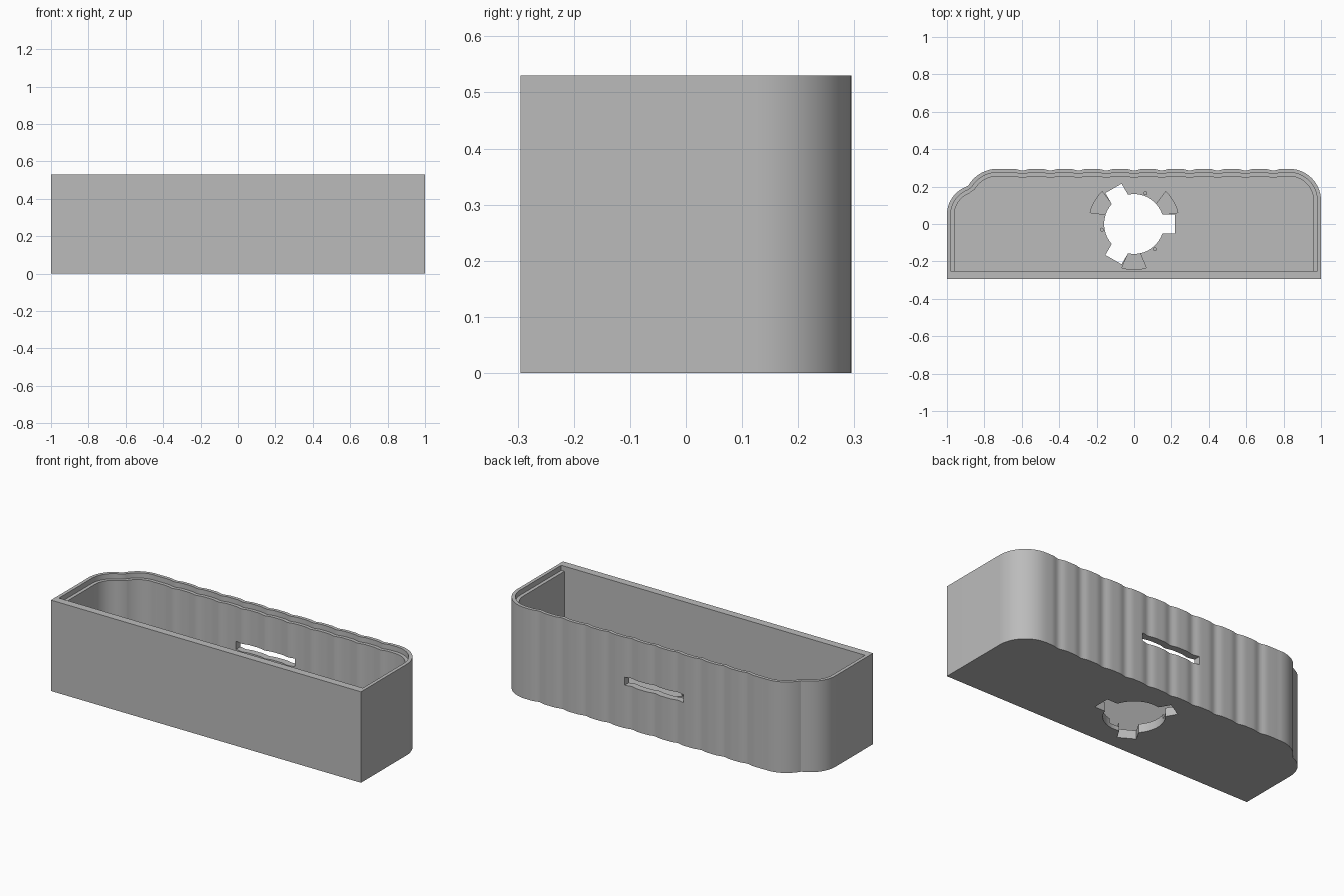
import bpy, bmesh, math
from mathutils import Matrix

cube = bpy.data.objects.get("Cube")
if cube:
    bpy.data.objects.remove(cube, do_unlink=True)

HEIGHT, FLOOR, LEDGE = 0.53, 0.05, 0.03
HALF_DEPTH = 0.295

grey = bpy.data.materials.new("plain grey")
grey.use_nodes = True
grey.diffuse_color = (0.5, 0.5, 0.5, 1)
grey.node_tree.nodes["Principled BSDF"].inputs["Base Color"].default_value = grey.diffuse_color


def arc(cx, cy, r, start, end, steps=14):
    return [(cx + r * math.cos(math.radians(start + (end - start) * i / steps)),
             cy + r * math.sin(math.radians(start + (end - start) * i / steps)))
            for i in range(steps + 1)]


def outline(inset, front):
    """Box plan: straight front and sides, rounded corners, rippled back."""
    pts = [(1 - inset, front)]
    pts += arc(0.83, 0.125, 0.17 - inset, 0, 90)
    # shallow valleys at a regular pitch along the back
    steps = 120
    for i in range(1, steps):
        x = 0.83 - 1.56 * i / steps
        fade = min(1, (0.83 - x) / 0.05, (x + 0.73) / 0.05)
        dip = 0.009 * fade * math.cos(math.pi * x / 0.149) ** 6
        pts.append((x, HALF_DEPTH - inset - dip))
    # the right-hand back corner is made of two lobes
    pts += arc(-0.73, 0.115, 0.18 - inset, 90, 150)
    pts += arc(-0.84, 0.05, 0.16 - inset, 112, 180)
    pts.append((-1 + inset, front))
    return pts


def prism(name, pts, z0, z1, angle=0):
    bm = bmesh.new()
    base = bm.faces.new([bm.verts.new((x, y, z0)) for x, y in pts])
    top = bmesh.ops.extrude_face_region(bm, geom=[base])["geom"]
    bmesh.ops.translate(bm, vec=(0, 0, z1 - z0),
                        verts=[v for v in top if isinstance(v, bmesh.types.BMVert)])
    bmesh.ops.recalc_face_normals(bm, faces=bm.faces)
    bmesh.ops.rotate(bm, verts=bm.verts, matrix=Matrix.Rotation(math.radians(angle), 3, 'Z'))
    mesh = bpy.data.meshes.new(name)
    bm.to_mesh(mesh)
    bm.free()
    mesh.materials.append(grey)
    obj = bpy.data.objects.new(name, mesh)
    bpy.context.collection.objects.link(obj)
    return obj


def rectangle(x0, x1, y0, y1):
    return [(x0, y0), (x1, y0), (x1, y1), (x0, y1)]


# Outer shell
box = prism("box_body", outline(0, -HALF_DEPTH), 0, HEIGHT)

# Cavity, lid ledge and the slot in the back wall
cutters = [
    prism("cavity_cutter", outline(0.04, -0.25), FLOOR, HEIGHT + 0.1),
    prism("lid_ledge_cutter", outline(0.02, -0.25), HEIGHT - LEDGE, HEIGHT + 0.1),
    prism("back_slot_cutter", rectangle(-0.19, 0.19, 0.2, 0.4), 0.25, 0.297),
    prism("floor_hole_cutter", arc(0, 0, 0.16, 0, 355, 71), -0.1, 0.1),
]

# Twist-lock openings: through notches, shallow pockets and small dimples
pocket = [(0.14, -0.025)] + arc(0, 0, 0.243, -15.5, 15.5, 6) + [(0.14, 0.025)]
for turn in (0, 120, 240):
    cutters += [
        prism("notch_cutter", rectangle(0.1, 0.22, -0.05, 0.05), -0.1, 0.1, turn),
        prism("pocket_cutter", pocket, 0.025, 0.1, turn + 30),
        prism("dimple_cutter", arc(0.175, 0, 0.008, 0, 330, 11), 0.035, 0.1, turn + 70),
    ]

bpy.context.view_layer.objects.active = box
for cutter in cutters:
    cutter.hide_render = True
    mod = box.modifiers.new(cutter.name, 'BOOLEAN')
    mod.operation = 'DIFFERENCE'
    mod.solver = 'EXACT'
    mod.object = cutter
    bpy.ops.object.modifier_apply(modifier=mod.name)
    bpy.data.objects.remove(cutter, do_unlink=True)

# Smooth the curved walls, keep the edges crisp
bpy.ops.object.select_all(action='DESELECT')
box.select_set(True)
bpy.ops.object.shade_smooth_by_angle(angle=math.radians(30))
